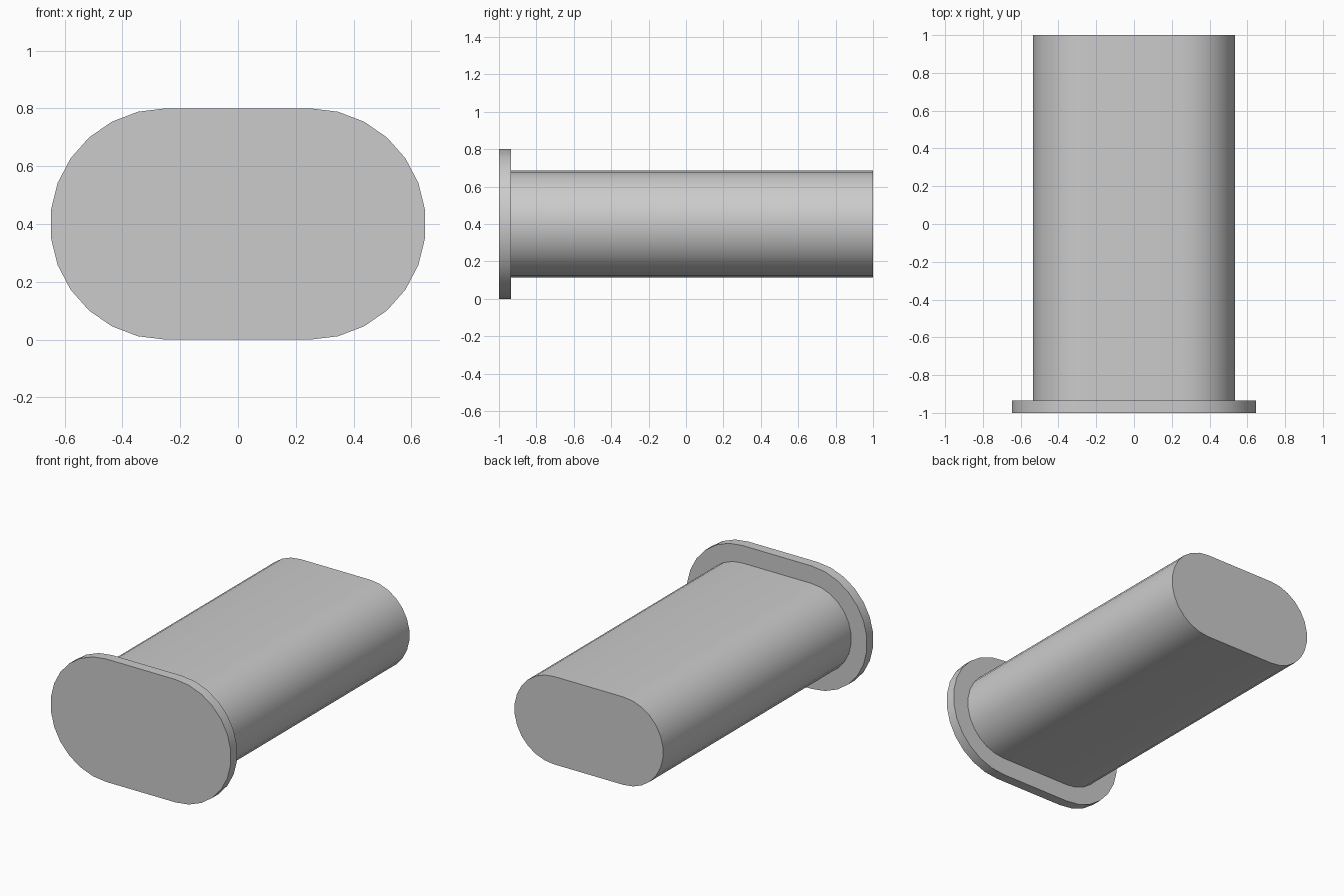
import bpy
import math

cube = bpy.data.objects.get("Cube")
if cube:
    bpy.data.objects.remove(cube, do_unlink=True)

grey = bpy.data.materials.new("plain_grey")
grey.use_nodes = True
colour = (0.6, 0.6, 0.6, 1.0)
grey.diffuse_color = colour
grey.node_tree.nodes["Principled BSDF"].inputs["Base Color"].default_value = colour

HALF_STRAIGHT = 0.25
CENTRE_Z = 0.4
ARC_STEPS = 13


def slot_outline(radius):
    """Outline with flat top and bottom and two rounded ends, as (x, z)."""
    points = []
    for side, start in ((1, -math.pi / 2), (-1, math.pi / 2)):
        for i in range(ARC_STEPS + 1):
            a = start + math.pi * i / ARC_STEPS
            points.append((side * HALF_STRAIGHT + radius * math.cos(a),
                           CENTRE_Z + radius * math.sin(a)))
    return points


def slot_prism(name, radius, y_front, y_back):
    """Extrude the slot outline along y, with flat caps."""
    outline = slot_outline(radius)
    n = len(outline)
    verts = [(x, y, z) for y in (y_front, y_back) for x, z in outline]
    faces = [tuple(range(n)), tuple(reversed(range(n, 2 * n)))]
    for i in range(n):
        j = (i + 1) % n
        faces.append((j, i, n + i, n + j))
    mesh = bpy.data.meshes.new(name)
    mesh.from_pydata(verts, [], faces)
    mesh.materials.append(grey)
    obj = bpy.data.objects.new(name, mesh)
    bpy.context.collection.objects.link(obj)
    bpy.ops.object.select_all(action='DESELECT')
    obj.select_set(True)
    bpy.context.view_layer.objects.active = obj
    bpy.ops.object.shade_smooth_by_angle(angle=math.radians(30))
    return obj


# Thin front flange and the long shaft behind it
slot_prism("flange", 0.4, -1.0, -0.935)
slot_prism("shaft", 0.286, -0.935, 1.0)
